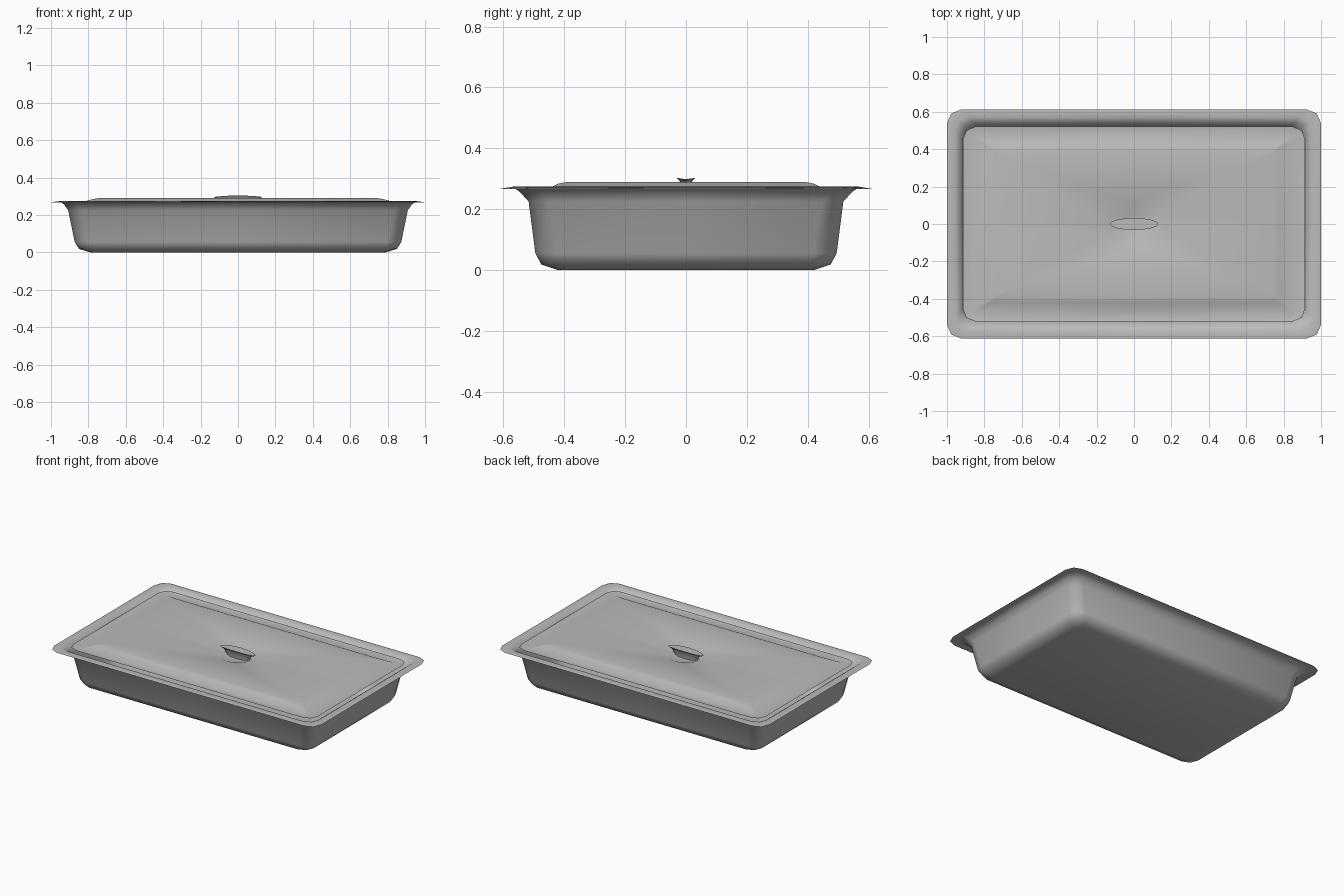
import bpy, bmesh, math

cube = bpy.data.objects.get("Cube")
if cube:
    bpy.data.objects.remove(cube, do_unlink=True)

steel = bpy.data.materials.new("brushed steel")
steel.use_nodes = True
steel.diffuse_color = (0.5, 0.5, 0.5, 1)
steel.node_tree.nodes["Principled BSDF"].inputs["Base Color"].default_value = (0.5, 0.5, 0.5, 1)


def rounded_ring(hx, hy, z, r):
    """Rounded rectangle: three points per corner plus one in the middle of each side."""
    pts = []
    for q in range(4):
        sx = 1 if q in (0, 3) else -1
        sy = 1 if q < 2 else -1
        for k in range(3):
            a = math.radians(90 * q + 45 * k)
            pts.append((sx * (hx - r) + r * math.cos(a), sy * (hy - r) + r * math.sin(a), z))
        pts.append([(0, hy, z), (-hx, 0, z), (0, -hy, z), (hx, 0, z)][q])
    return pts


def circle_ring(radius, z):
    """Circle with points at the same bearings as the rounded rectangle rings."""
    angles = [90 * q + d for q in range(4) for d in (22, 45, 68, 90)]
    return [(radius * math.cos(math.radians(a)), radius * math.sin(math.radians(a)), z) for a in angles]


def lens_ring(hx, hy, z, sag):
    """Pointed oval whose tips drop by sag."""
    pts = []
    for k in range(16):
        a = math.tau * k / 16
        c = math.cos(a)
        pts.append((hx * c, hy * math.sin(a), z - sag * c * c))
    return pts


def loft(name, rings, cap_start=False, cap_end=False, angle=50):
    bm = bmesh.new()
    loops = [[bm.verts.new(p) for p in ring] for ring in rings]
    for a, b in zip(loops, loops[1:]):
        for i in range(len(a)):
            j = (i + 1) % len(a)
            bm.faces.new((a[i], a[j], b[j], b[i]))
    if cap_start:
        bm.faces.new(loops[0][::-1])
    if cap_end:
        bm.faces.new(loops[-1])
    mesh = bpy.data.meshes.new(name)
    bm.to_mesh(mesh)
    bm.free()
    mesh.materials.append(steel)
    obj = bpy.data.objects.new(name, mesh)
    bpy.context.collection.objects.link(obj)
    bpy.ops.object.select_all(action='DESELECT')
    obj.select_set(True)
    bpy.context.view_layer.objects.active = obj
    bpy.ops.object.shade_smooth_by_angle(angle=math.radians(angle))
    return obj


# Pan: bottom, rounded foot, sloping wall and flared rim
pan_profile = [(0.79, 0.42, 0.0, 0.05), (0.85, 0.475, 0.018, 0.07), (0.873, 0.495, 0.055, 0.075),
               (0.908, 0.517, 0.225, 0.07), (0.93, 0.545, 0.256, 0.07),
               (0.955, 0.57, 0.274, 0.07), (1.0, 0.612, 0.267, 0.075)]
loft("pan", [rounded_ring(*p) for p in pan_profile[::1]], cap_start=True, angle=75)

# Lid: flange, sloping border and panel dipping to a bowl in the centre
lid_profile = [(0.915, 0.52, 0.268, 0.065), (0.86, 0.47, 0.26, 0.02),
               (0.78, 0.42, 0.284, 0.006), (0.745, 0.39, 0.29, 0.006)]
lid_rings = [rounded_ring(*p) for p in lid_profile]
lid_rings += [circle_ring(0.12, 0.27), circle_ring(0.06, 0.245)]
loft("lid", lid_rings, cap_end=True, angle=60)

# Grip: thin blade widening to a slightly arched top
loft("lid_handle", [lens_ring(0.08, 0.01, 0.24, 0), lens_ring(0.10, 0.013, 0.284, 0.004),
                    lens_ring(0.13, 0.032, 0.304, 0.008)], cap_start=True, cap_end=True, angle=40)
